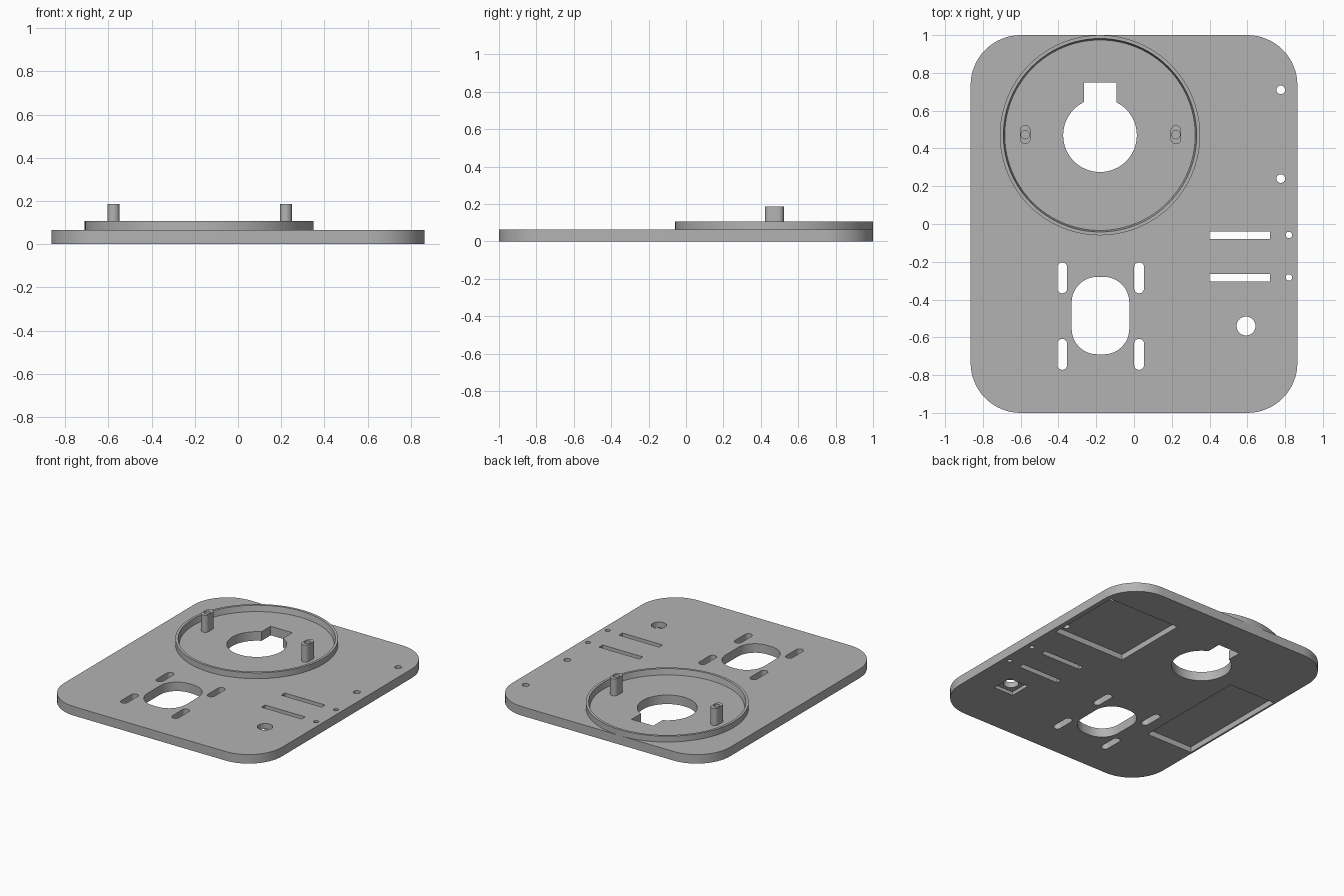
import bpy, bmesh, math

if "Cube" in bpy.data.objects:
    bpy.data.objects.remove(bpy.data.objects["Cube"])

grey = bpy.data.materials.new("plain grey")
grey.use_nodes = True
grey.diffuse_color = (0.45, 0.45, 0.45, 1)
grey.node_tree.nodes["Principled BSDF"].inputs["Base Color"].default_value = grey.diffuse_color

THICK = 0.065
DISC = (-0.18, 0.47)


def rounded(x0, x1, y0, y1, r=0.0, seg=12):
    """Outline of a rectangle with rounded corners."""
    if r == 0:
        return [(x0, y0), (x1, y0), (x1, y1), (x0, y1)]
    r = min(r, (x1 - x0) / 2 - 1e-4, (y1 - y0) / 2 - 1e-4)
    centres = [(x1 - r, y1 - r), (x0 + r, y1 - r), (x0 + r, y0 + r), (x1 - r, y0 + r)]
    return [(cx + r * math.cos(a), cy + r * math.sin(a))
            for q, (cx, cy) in enumerate(centres)
            for a in [(q + i / seg) * math.pi / 2 for i in range(seg + 1)]]


def circle(cx, cy, r, seg=48):
    return [(cx + r * math.cos(i * math.tau / seg), cy + r * math.sin(i * math.tau / seg))
            for i in range(seg)]


def prism(name, outline, z0, z1):
    """Extrude a flat outline between two heights."""
    bm = bmesh.new()
    face = bm.faces.new([bm.verts.new((x, y, z0)) for x, y in outline])
    top = bmesh.ops.extrude_face_region(bm, geom=[face])["geom"]
    bmesh.ops.translate(bm, vec=(0, 0, z1 - z0),
                        verts=[v for v in top if isinstance(v, bmesh.types.BMVert)])
    bmesh.ops.recalc_face_normals(bm, faces=bm.faces)
    return add_object(name, bm)


def add_object(name, bm):
    mesh = bpy.data.meshes.new(name)
    bm.to_mesh(mesh)
    bm.free()
    mesh.materials.append(grey)
    obj = bpy.data.objects.new(name, mesh)
    bpy.context.collection.objects.link(obj)
    return obj


def cut(target, outline, z0=-0.1, z1=0.3):
    """Subtract an extruded outline and discard the cutter."""
    cutter = prism("cutter", outline, z0, z1)
    cutter.hide_render = True
    mod = target.modifiers.new("cut", "BOOLEAN")
    mod.operation = "DIFFERENCE"
    mod.solver = "EXACT"
    mod.object = cutter
    graph = bpy.context.evaluated_depsgraph_get()
    target.data = bpy.data.meshes.new_from_object(target.evaluated_get(graph))
    target.modifiers.clear()
    bpy.data.objects.remove(cutter)


def smooth(obj):
    bpy.ops.object.select_all(action="DESELECT")
    obj.select_set(True)
    bpy.context.view_layer.objects.active = obj
    bpy.ops.object.shade_smooth_by_angle(angle=math.radians(30))


# Base plate
plate = prism("base_plate", rounded(-0.865, 0.865, -1, 1, 0.265, 16), 0, THICK)

# Keyed round opening inside the ring
cut(plate, circle(*DISC, 0.195, 64))
cut(plate, rounded(-0.265, -0.093, 0.55, 0.75))

# Lower opening with four mounting slots
cut(plate, rounded(-0.33, -0.025, -0.69, -0.28, 0.135))
for x in (-0.38, 0.027):
    for y in (-0.285, -0.69):
        cut(plate, rounded(x - 0.026, x + 0.026, y - 0.082, y + 0.082, 0.026, 8))

# Straight slots, each with a small hole beside it
for y in (-0.06, -0.285):
    cut(plate, rounded(0.4, 0.72, y - 0.02, y + 0.02))
    cut(plate, circle(0.82, y + 0.002, 0.017, 24))

# Screw holes and button hole
for y in (0.71, 0.24):
    cut(plate, circle(0.777, y, 0.023, 24))
cut(plate, circle(0.593, -0.54, 0.05))

# Recesses on the underside
cut(plate, rounded(0.265, 0.83, 0.195, 0.755), -0.1, 0.04)
cut(plate, rounded(-0.852, -0.485, -0.44, 0.4), -0.1, 0.04)
cut(plate, rounded(0.515, 0.67, -0.617, -0.462), -0.1, 0.025)
smooth(plate)

# Raised ring: closed cross-section revolved around the disc centre
profile = [(0.53, THICK), (0.53, 0.107), (0.512, 0.107), (0.504, THICK)]
SEG = 96
bm = bmesh.new()
loops = [[bm.verts.new((DISC[0] + r * math.cos(i * math.tau / SEG),
                        DISC[1] + r * math.sin(i * math.tau / SEG), z))
          for i in range(SEG)] for r, z in profile]
for k in range(len(loops)):
    a, b = loops[k], loops[(k + 1) % len(loops)]
    for i in range(SEG):
        j = (i + 1) % SEG
        bm.faces.new((a[i], a[j], b[j], b[i]))
bmesh.ops.recalc_face_normals(bm, faces=bm.faces)
smooth(add_object("raised_ring", bm))

# Two posts with blind screw holes
for side, x in (("right", -0.576), ("left", 0.222)):
    post = prism(side + "_post", rounded(x - 0.028, x + 0.028, 0.423, 0.523, 0.028, 8), THICK, 0.187)
    cut(post, circle(x, 0.473, 0.022, 24), 0.1, 0.3)
    smooth(post)
